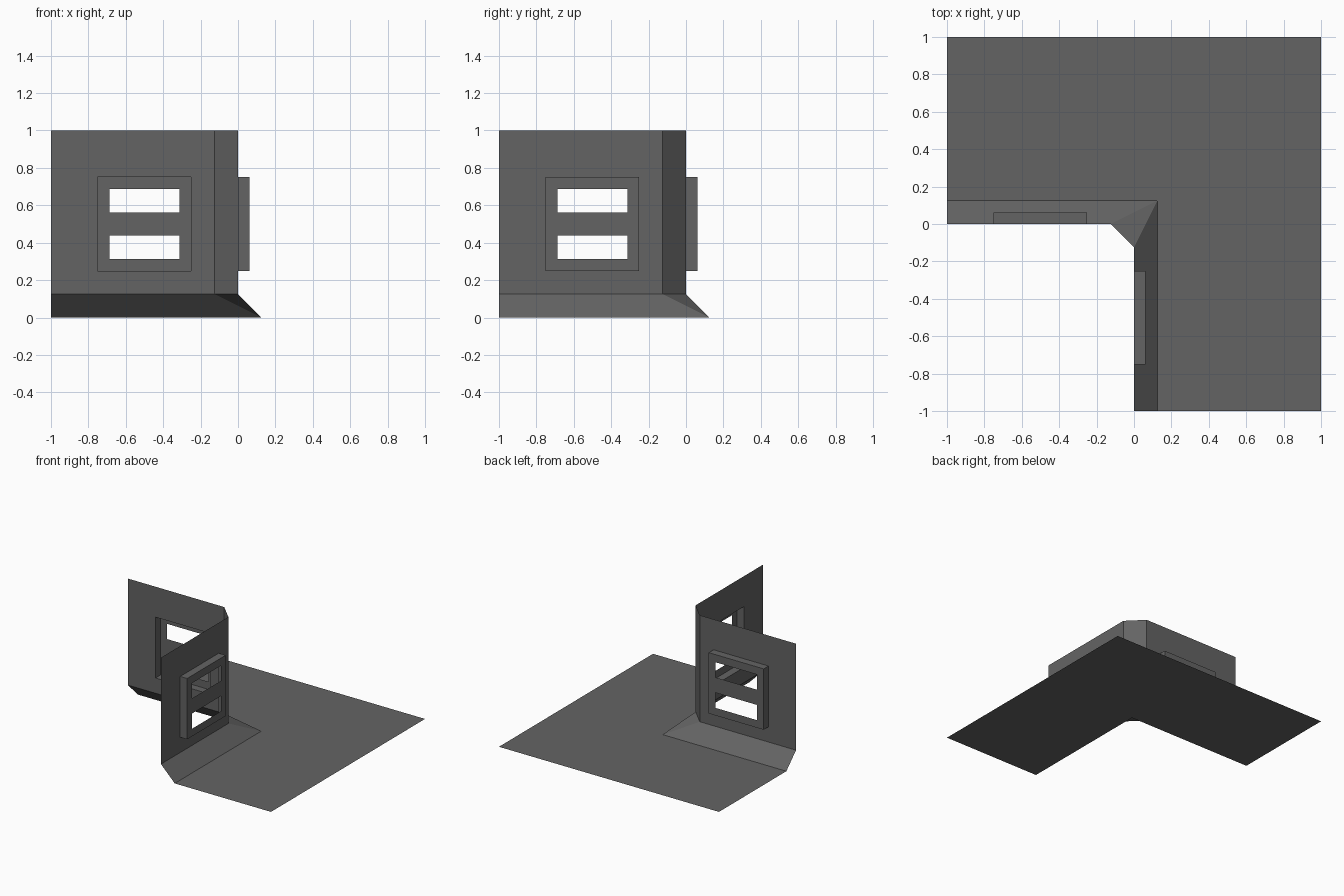
import bpy, bmesh

if "Cube" in bpy.data.objects:
    bpy.data.objects.remove(bpy.data.objects["Cube"])

grey = bpy.data.materials.new("dark grey")
grey.diffuse_color = (0.127, 0.127, 0.127, 1)
grey.use_nodes = True
grey.node_tree.nodes["Principled BSDF"].inputs["Base Color"].default_value = grey.diffuse_color

C = 0.125    # skirt and corner chamfer size
D = 0.0625   # how far the window boxes stand out


def build(name, faces):
    """Mesh object from face point lists."""
    bm = bmesh.new()
    for pts in faces:
        bm.faces.new([bm.verts.new(p) for p in pts])
    bmesh.ops.remove_doubles(bm, verts=bm.verts, dist=1e-5)
    me = bpy.data.meshes.new(name)
    bm.to_mesh(me)
    bm.free()
    me.materials.append(grey)
    ob = bpy.data.objects.new(name, me)
    bpy.context.collection.objects.link(ob)


def swap(faces):
    """Mirror across the x = y diagonal, keeping normals outward."""
    return [[(y, x, z) for x, y, z in reversed(f)] for f in faces]


def panel(xs, zs, y, holes):
    """Upright grid facing +y, leaving out the cells in holes."""
    out = []
    for i, (a, b) in enumerate(zip(xs, xs[1:])):
        for j, (lo, hi) in enumerate(zip(zs, zs[1:])):
            if (i, j) not in holes:
                out.append([(a, y, lo), (a, y, hi), (b, y, hi), (b, y, lo)])
    return out


# floor: L shape split on the diagonal
floor = [[(-1, C, 0), (C, C, 0), (1, 1, 0), (-1, 1, 0)]]
build("floor", floor + swap(floor))

# sloped skirt, with a triangle at the corner
skirt = [[(-1, 0, C), (-C, 0, C), (C, C, 0), (-1, C, 0)]]
build("skirt", skirt + swap(skirt) + [[(-C, 0, C), (0, -C, C), (C, C, 0)]])

# walls with a square opening, joined by a chamfered corner
wall = panel([-1, -0.75, -0.25, -C], [C, 0.25, 0.75, 1], 0, {(1, 1)})
corner = [[(-C, 0, C), (-C, 0, 1), (0, -C, 1), (0, -C, C)]]
build("wall", wall + swap(wall) + corner)

# window boxes: front with two slots, and four sides back to the wall
front = panel([-0.75, -0.6875, -0.3125, -0.25],
              [0.25, 0.3125, 0.4375, 0.5625, 0.6875, 0.75], D, {(1, 1), (1, 3)})
ring = [(-0.75, 0.25), (-0.25, 0.25), (-0.25, 0.75), (-0.75, 0.75)]
sides = [[(a[0], 0, a[1]), (a[0], D, a[1]), (b[0], D, b[1]), (b[0], 0, b[1])]
         for a, b in zip(ring, ring[1:] + ring[:1])]
sides = [f[::-1] for f in sides]
build("back_window", front + sides)
build("side_window", swap(front + sides))
